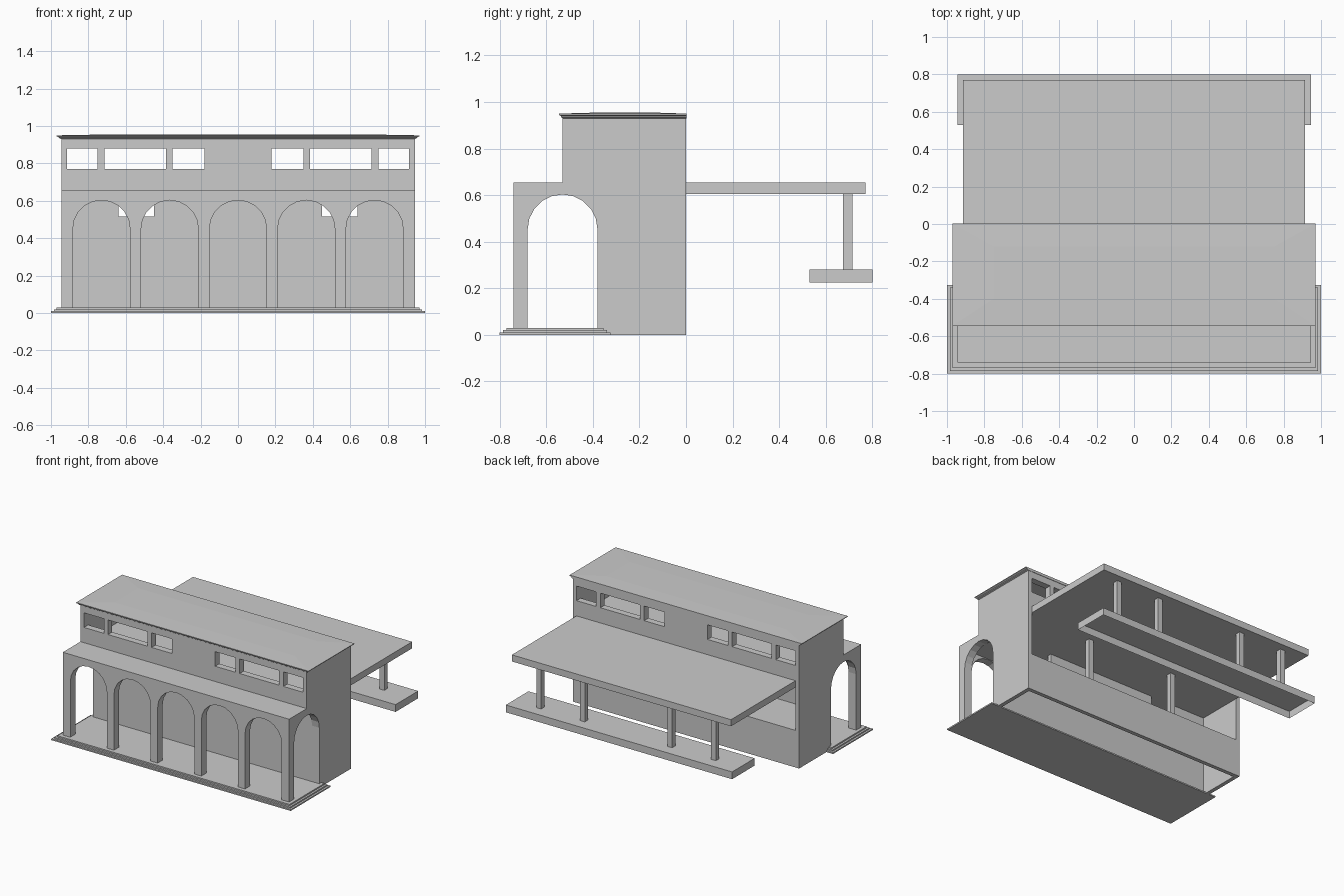
import bpy, bmesh, math

if "Cube" in bpy.data.objects:
    bpy.data.objects.remove(bpy.data.objects["Cube"])

stone = bpy.data.materials.new("plain grey")
stone.diffuse_color = (0.6, 0.6, 0.6, 1)
stone.use_nodes = True
stone.node_tree.nodes["Principled BSDF"].inputs["Base Color"].default_value = stone.diffuse_color


def finish(name, bm):
    me = bpy.data.meshes.new(name)
    bmesh.ops.recalc_face_normals(bm, faces=bm.faces)
    bm.to_mesh(me)
    bm.free()
    me.materials.append(stone)
    ob = bpy.data.objects.new(name, me)
    bpy.context.collection.objects.link(ob)
    return ob


def add_box(bm, x, y, z, open_bottom=False):
    vs = [bm.verts.new((a, b, c)) for c in z for b in y for a in x]
    quads = [(4, 5, 7, 6), (0, 1, 5, 4), (2, 6, 7, 3), (0, 4, 6, 2), (1, 3, 7, 5)]
    if not open_bottom:
        quads.append((0, 2, 3, 1))
    for q in quads:
        bm.faces.new([vs[i] for i in q])


def box(name, x, y, z, open_bottom=False):
    bm = bmesh.new()
    add_box(bm, x, y, z, open_bottom)
    return finish(name, bm)


def windowed_wall(name, xmax, y, z, holes, hz):
    """Wall along x with a row of openings between heights hz."""
    bm = bmesh.new()
    add_box(bm, (-xmax, xmax), y, (z[0], hz[0]))
    if z[1] > hz[1]:
        add_box(bm, (-xmax, xmax), y, (hz[1], z[1]))
    edges = [-xmax] + [v for h in holes for v in h] + [xmax]
    for a, b in zip(edges[::2], edges[1::2]):
        if b - a > 0.001:
            add_box(bm, (a, b), y, hz)
    return finish(name, bm)


def mirrored(spans):
    return sorted([(-b, -a) for a, b in spans] + list(spans))


def arch(centre, half, spring, n=10):
    return [(centre - half * math.cos(math.pi * i / n),
             spring + half * math.sin(math.pi * i / n)) for i in range(n + 1)]


def extrude(name, profile, to3d, vec):
    bm = bmesh.new()
    f = bm.faces.new([bm.verts.new(to3d(u, v)) for u, v in profile])
    r = bmesh.ops.extrude_face_region(bm, geom=[f], use_keep_orig=True)
    bmesh.ops.translate(bm, vec=vec,
                        verts=[g for g in r["geom"] if isinstance(g, bmesh.types.BMVert)])
    return finish(name, bm)


W, T, ROOF, CEIL, FLOOR = 0.945, 0.03, 0.655, 0.605, 0.28
BAYS = [-0.73, -0.365, 0, 0.365, 0.73]

# Stepped base
for i in range(3):
    d = 0.015 * i
    box(f"base_step_{i + 1}", (-1 + d, 1 - d), (-0.8 + d, -0.325 - d), (0.01 * i, 0.01 * i + 0.01))

# Front arcade with five arches
prof = [(-W, 0.03)]
for c in BAYS:
    prof += [(c - 0.153, 0.03)] + arch(c, 0.153, 0.45) + [(c + 0.153, 0.03)]
prof += [(W, 0.03), (W, ROOF), (-W, ROOF)]
extrude("front_arcade", prof, lambda u, v: (u, -0.74, v), (0, 0.06, 0))

# Side arches of the porch
side = [(-0.74, 0.03), (-0.68, 0.03)] + arch(-0.53, 0.15, 0.453) + [(-0.38, ROOF), (-0.74, ROOF)]
for s, n in ((-1, "left"), (1, "right")):
    extrude(n + "_porch_arch", side, lambda u, v: (s * W, u, v), (-s * 0.06, 0, 0))
    xs = sorted((s * W, s * (W - T)))
    box(n + "_lower_side_wall", xs, (-0.38, 0), (0, ROOF))
    box(n + "_upper_side_wall", xs, (-0.53, 0), (ROOF, 0.93))

# Porch roof and hall ceiling
box("porch_roof", (-W, W), (-0.74, 0), (CEIL, ROOF))

# Hall walls with window openings
windowed_wall("hall_front_wall", W - T, (-0.38, -0.35), (0, CEIL),
              mirrored([(0.45, 0.64)]), (0.515, CEIL))
upper = mirrored([(0.18, 0.35), (0.385, 0.715), (0.75, 0.915)])
windowed_wall("upper_front_wall", W - T, (-0.53, -0.48), (ROOF, 0.93), upper, (0.77, 0.88))
windowed_wall("upper_back_wall", W - T, (-0.05, 0), (ROOF, 0.93), upper, (0.77, 0.88))

# Hall floor and the wall below it
box("hall_floor", (-W + T, W - T), (-0.35, 0), (FLOOR - 0.01, FLOOR))
box("hall_lower_back_wall", (-W + T, W - T), (-T, 0), (0, FLOOR))

# Main roof: flared cornice and shallow hip
bm = bmesh.new()
rings = []
for g, z in ((0, 0.93), (0.01, 0.934), (0.012, 0.939), (0.025, 0.945), (0.025, 0.95)):
    x, y0, y1 = W + g, -0.53 - g * 0.6, 0.003
    rings.append([bm.verts.new(p) for p in ((-x, y0, z), (x, y0, z), (x, y1, z), (-x, y1, z))])
rings.append([bm.verts.new(p) for p in ((-0.75, -0.4, 0.954), (0.75, -0.4, 0.954),
                                        (0.75, -0.12, 0.954), (-0.75, -0.12, 0.954))])
for a, b in zip(rings, rings[1:]):
    for i in range(4):
        j = (i + 1) % 4
        bm.faces.new((a[i], a[j], b[j], b[i]))
bm.faces.new(rings[0][::-1])
bm.faces.new(rings[-1])
finish("main_roof", bm)

# Rear canopy, platform and posts
box("rear_canopy", (-0.915, 0.915), (0, 0.77), (CEIL, ROOF))
box("rear_platform", (-W, W), (0.53, 0.8), (0.225, FLOOR), True)
for i, c in enumerate(c for c in BAYS if c):
    box(f"canopy_post_{i + 1}", (c - 0.02, c + 0.02), (0.675, 0.715), (FLOOR, CEIL))

# Posts in the open back of the hall
for c, n in ((-0.365, "left"), (0.365, "right")):
    box(n + "_hall_post", (c - 0.02, c + 0.02), (-0.06, -0.02), (FLOOR, CEIL))
